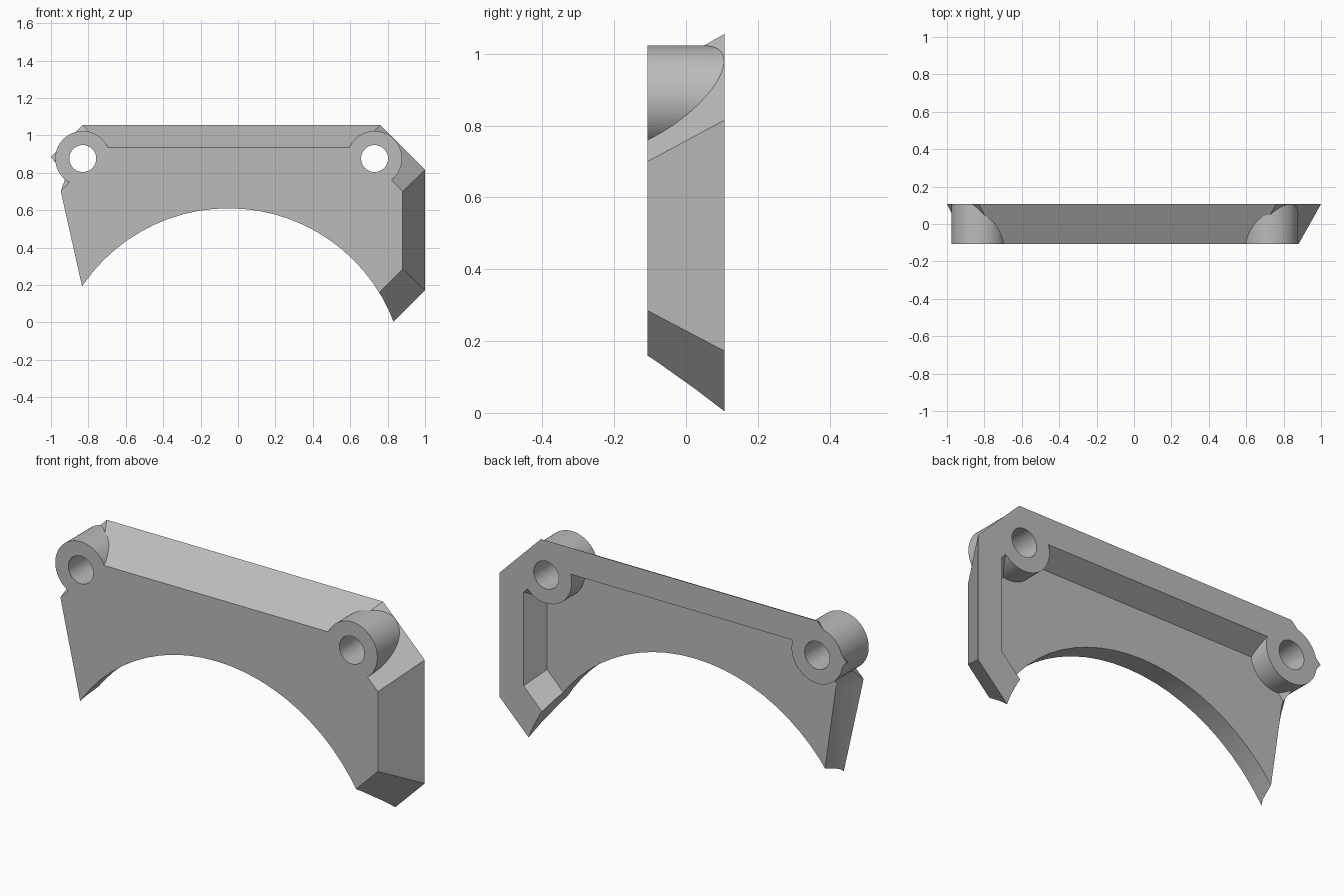
import bpy, bmesh, math

cube = bpy.data.objects.get("Cube")
if cube:
    bpy.data.objects.remove(cube, do_unlink=True)

DEPTH = 0.107          # half the thickness
BOSSES = [(-0.83, 0.876), (0.73, 0.876)]

grey = bpy.data.materials.new("plain_grey")
grey.use_nodes = True
grey.diffuse_color = (0.5, 0.5, 0.5, 1)
grey.node_tree.nodes["Principled BSDF"].inputs["Base Color"].default_value = (0.5, 0.5, 0.5, 1)


def loft(name, layers):
    """Solid through (y, [(x, z), ...]) outlines with equal point counts."""
    bm = bmesh.new()
    loops = [[bm.verts.new((x, y, z)) for x, z in pts] for y, pts in layers]
    n = len(loops[0])
    for a, b in zip(loops, loops[1:]):
        for i in range(n):
            j = (i + 1) % n
            bm.faces.new((a[i], a[j], b[j], b[i]))
    bm.faces.new(loops[0][::-1])
    bm.faces.new(loops[-1])
    bmesh.ops.recalc_face_normals(bm, faces=bm.faces[:])
    bmesh.ops.triangulate(bm, faces=[f for f in bm.faces if len(f.verts) == 4])
    mesh = bpy.data.meshes.new(name)
    bm.to_mesh(mesh)
    bm.free()
    mesh.materials.append(grey)
    ob = bpy.data.objects.new(name, mesh)
    bpy.context.collection.objects.link(ob)
    return ob


def cylinder(name, x, z, radius, half, sides):
    ring = [(x + radius * math.cos(2 * math.pi * i / sides),
             z + radius * math.sin(2 * math.pi * i / sides)) for i in range(sides)]
    return loft(name, [(-half, ring), (half, ring)])


def combine(target, tool, operation):
    mod = target.modifiers.new(tool.name, 'BOOLEAN')
    mod.object, mod.operation, mod.solver = tool, operation, 'EXACT'
    bpy.context.view_layer.objects.active = target
    bpy.ops.object.modifier_apply(modifier=mod.name)
    bpy.data.objects.remove(tool, do_unlink=True)


def outline(grow, left):
    """Outer outline; grow runs from 0 at the front to 1 at the back."""
    g = 0.12 * grow
    right = [(0.6, 0.005 - 1.92 * g), (0.88 + g, 0.285 - 0.94 * g), (0.88 + g, 0.70 + 0.96 * g),
             (0.645 + 0.96 * g, 0.935 + g), (-0.715 - 0.96 * g, 0.935 + g)]
    return right + left


def pocket(grow):
    """Inner outline of the rear hollow, open towards the left end."""
    g = 0.12 * grow
    x, top = 0.80 + g, 0.858 + g
    chamfer, foot, slope = 1.495 + 1.96 * g, -0.475 - 2 * g, 1.57 + 1.96 * g
    return [(x - 0.6, x - 0.6 + foot), (x, x + foot), (x, chamfer - x), (chamfer - top, top),
            (top - slope, top), (-1.2, slope - 1.2), (-1.2, -0.1)]


# Tapered body, its left end trimmed back behind the front face
bracket = loft("bracket", [
    (-DEPTH, outline(0, [(-0.90, 0.75), (-0.947, 0.703), (-0.945, 0.69), (-0.813, 0.1)])),
    (0, outline(0.5, [(-0.945, 0.825), (-0.909, 0.81), (-0.863, 0.675), (-0.78, 0.1)])),
    (DEPTH, outline(1, [(-1.0, 0.885), (-0.94, 0.81), (-0.86, 0.675), (-0.78, 0.1)])),
])

# Rear hollow
combine(bracket, loft("hollow_cutter", [(0, pocket(0)), (2 * DEPTH, pocket(1))]), 'DIFFERENCE')

# Screw bosses
for x, z in BOSSES:
    combine(bracket, cylinder("boss", x, z, 0.147, DEPTH, 64), 'UNION')

# Arch and screw holes
combine(bracket, cylinder("arch_cutter", -0.05, -0.335, 0.945, 0.5, 72), 'DIFFERENCE')
for x, z in BOSSES:
    combine(bracket, cylinder("hole_cutter", x, z, 0.072, 0.5, 48), 'DIFFERENCE')

bpy.ops.object.select_all(action='DESELECT')
bracket.select_set(True)
bpy.context.view_layer.objects.active = bracket
bpy.ops.object.shade_smooth_by_angle(angle=math.radians(25))
